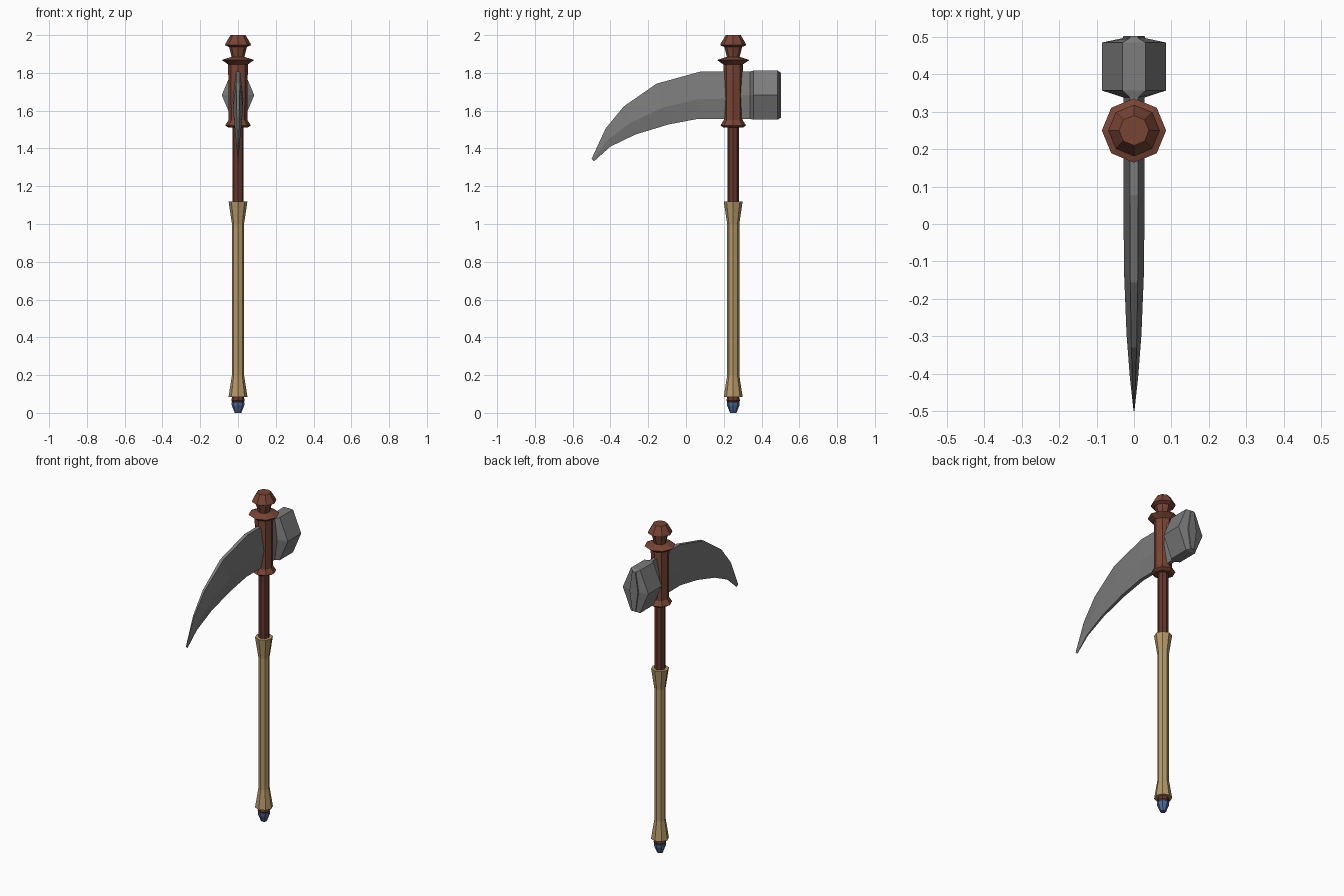
import bpy, bmesh, math

if "Cube" in bpy.data.objects:
    bpy.data.objects.remove(bpy.data.objects["Cube"])

AXIS_Y = 0.25  # shaft position


def material(name, rgb):
    m = bpy.data.materials.new(name)
    m.diffuse_color = (*rgb, 1)
    m.use_nodes = True
    m.node_tree.nodes["Principled BSDF"].inputs["Base Color"].default_value = m.diffuse_color
    return m


def skin(name, rings, mat=None):
    """Join equal-sized point rings into a closed flat-shaded solid."""
    bm = bmesh.new()
    loops = [[bm.verts.new(p) for p in ring] for ring in rings]
    n = len(loops[0])
    for a, b in zip(loops, loops[1:]):
        for i in range(n):
            j = (i + 1) % n
            bm.faces.new((a[i], a[j], b[j], b[i]))
    bm.faces.new(loops[0])
    bm.faces.new(loops[-1])
    bmesh.ops.recalc_face_normals(bm, faces=bm.faces)
    mesh = bpy.data.meshes.new(name)
    bm.to_mesh(mesh)
    bm.free()
    ob = bpy.data.objects.new(name, mesh)
    bpy.context.collection.objects.link(ob)
    if mat:
        mesh.materials.append(mat)
    return ob


def turned(name, profile, mat):
    """Eight-sided turned part from (radius, z) pairs."""
    angles = [i * math.pi / 4 for i in range(8)]
    return skin(name, [[(r * math.cos(a), AXIS_Y + r * math.sin(a), z) for a in angles]
                       for r, z in profile], mat)


def hexagon(top, mid, bottom, edge, half):
    """Six-sided section: narrow top and bottom edges, wide middle; points are (y, z)."""
    return [(edge, *top), (half, *mid), (edge, *bottom),
            (-edge, *bottom), (-half, *mid), (-edge, *top)]


wood = material("wood", (0.19, 0.06, 0.035))
dark_wood = material("dark_wood", (0.13, 0.04, 0.025))
wrap = material("wrap", (0.46, 0.31, 0.14))
blue = material("blue", (0.08, 0.14, 0.32))
steel = material("steel", (0.2, 0.2, 0.2))

# Shaft, grip and pommel gem
turned("shaft", [(0.03, 0.055), (0.036, 0.065), (0.03, 0.09), (0.03, 1.53)], dark_wood)
turned("grip", [(0.05, 0.085), (0.032, 0.2), (0.032, 1.0), (0.05, 1.12)], wrap)
turned("pommel_gem", [(0.017, 0), (0.033, 0.04), (0.034, 0.055), (0.026, 0.065)], blue)

# Socket around the head, with collar and finial
turned("socket", [(0.05, 1.51), (0.068, 1.522), (0.05, 1.55), (0.052, 1.845),
                  (0.086, 1.868), (0.034, 1.885), (0.047, 1.937), (0.069, 1.947),
                  (0.065, 1.957), (0.04, 2.0)], wood)

# Curved pick blade: top (y, z), bottom (y, z), edge and middle half-thickness
stations = [
    ((0.25, 1.807), (0.25, 1.557), 0.011, 0.028),
    ((0.077, 1.807), (0.066, 1.557), 0.011, 0.028),
    ((-0.156, 1.743), (-0.093, 1.527), 0.010, 0.027),
    ((-0.33, 1.622), (-0.267, 1.474), 0.007, 0.020),
    ((-0.426, 1.505), (-0.40, 1.41), 0.004, 0.011),
    ((-0.50, 1.345), (-0.487, 1.332), 0.001, 0.002),
]
blade = []
for t, b, edge, half in stations:
    mid = (t[0] * 0.42 + b[0] * 0.58, t[1] * 0.42 + b[1] * 0.58)
    blade.append(hexagon(t, mid, b, edge, half))
skin("pick_blade", blade, steel)

# Hammer head: y, half-height, edge and middle half-width
sections = [(0.25, 0.125, 0.011, 0.028), (0.338, 0.125, 0.011, 0.028),
            (0.357, 0.13, 0.031, 0.086), (0.485, 0.13, 0.031, 0.086),
            (0.497, 0.122, 0.011, 0.03), (0.503, 0.12, 0.011, 0.028)]
skin("hammer_head", [hexagon((y, 1.682 + h), (y, 1.682), (y, 1.682 - h), e, w)
                     for y, h, e, w in sections], steel)
